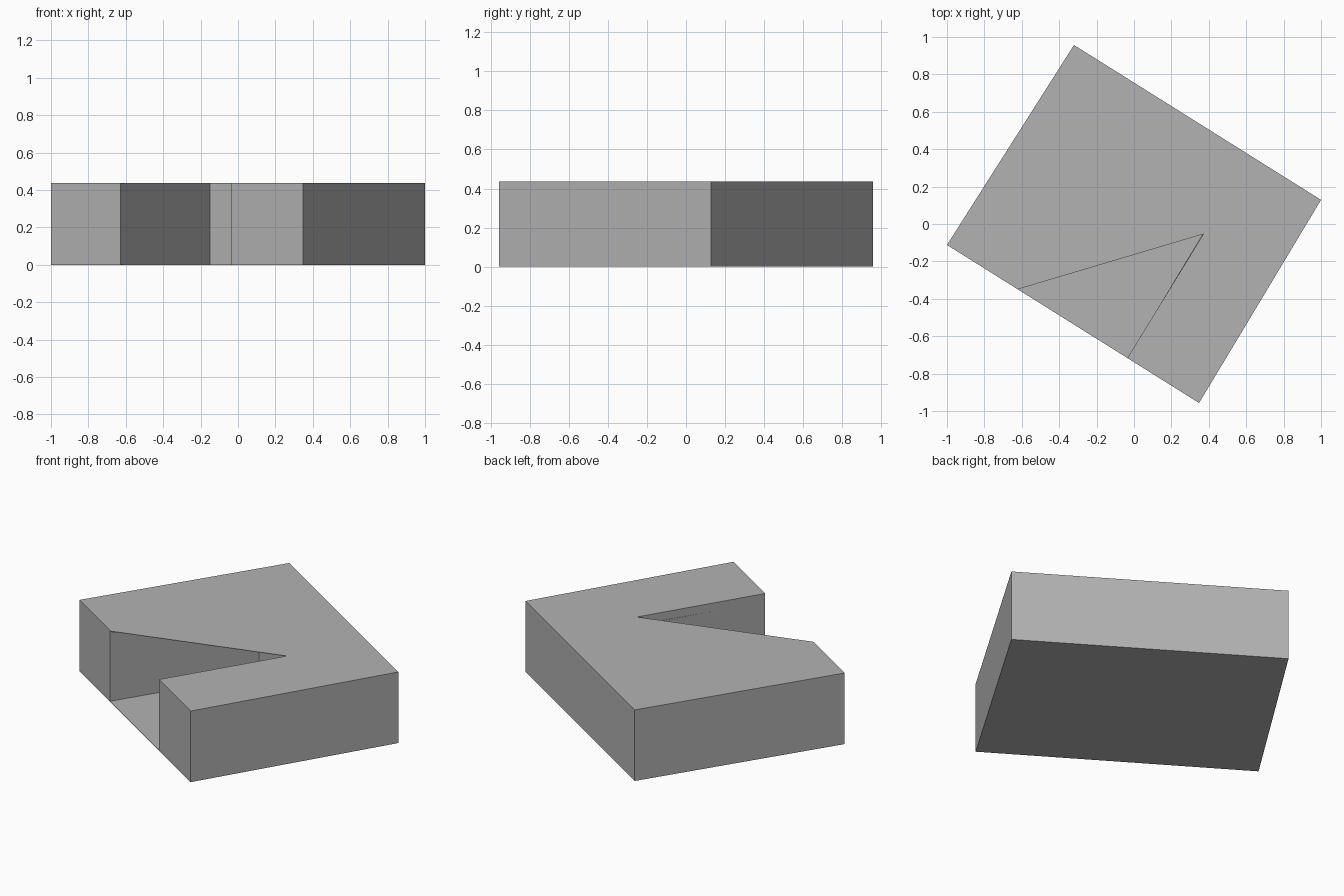
import bpy, bmesh
from mathutils import Vector

cube = bpy.data.objects.get("Cube")
if cube:
    bpy.data.objects.remove(cube, do_unlink=True)

HEIGHT = 0.437
SKIN = 0.003   # thickness of the floor and of the lid over the pocket

grey = bpy.data.materials.new("plain_grey")
grey.use_nodes = True
colour = (0.45, 0.45, 0.45, 1)
grey.diffuse_color = colour
grey.node_tree.nodes["Principled BSDF"].inputs["Base Color"].default_value = colour


def prism(name, outline, z0, z1):
    """Extrude a flat outline from z0 to z1."""
    bm = bmesh.new()
    base = bm.faces.new([bm.verts.new((x, y, z0)) for x, y in outline])
    top = bmesh.ops.extrude_face_region(bm, geom=[base])["geom"]
    bmesh.ops.translate(bm, vec=(0, 0, z1 - z0),
                        verts=[v for v in top if isinstance(v, bmesh.types.BMVert)])
    bmesh.ops.recalc_face_normals(bm, faces=bm.faces)
    mesh = bpy.data.meshes.new(name)
    bm.to_mesh(mesh)
    bm.free()
    mesh.materials.append(grey)
    obj = bpy.data.objects.new(name, mesh)
    bpy.context.collection.objects.link(obj)
    return obj


def cut(target, cutter):
    """Subtract the cutter, apply the result and discard the cutter."""
    cutter.hide_render = True
    mod = target.modifiers.new("cut", "BOOLEAN")
    mod.operation = "DIFFERENCE"
    mod.solver = "EXACT"
    mod.object = cutter
    bpy.context.view_layer.objects.active = target
    bpy.ops.object.modifier_apply(modifier=mod.name)
    bpy.data.objects.remove(cutter, do_unlink=True)


def beyond(inner, outer, distance=0.1):
    """Continue the line from inner through outer past the front wall."""
    a, b = Vector(inner), Vector(outer)
    return tuple(b + (b - a).normalized() * distance)


# Slab, turned about a third of the way round
block = prism("block", [(-1, -0.112), (0.348, -0.957), (1, 0.129), (-0.321, 0.957)], 0, HEIGHT)

# Four-sided pocket, open at the front, under the lid
left_mouth, right_mouth = (-0.631, -0.352), (-0.032, -0.715)
left_back, right_back = (-0.15, 0.418), (0.431, 0.053)
cut(block, prism("pocket_cutter",
                 [left_back, beyond(left_back, left_mouth),
                  beyond(right_back, right_mouth), right_back],
                 SKIN, HEIGHT - SKIN))

# Wedge-shaped opening in the lid, tapering back along the right pocket wall
tip = (0.371, -0.054)
right_edge = (-0.034, -0.714)
cut(block, prism("wedge_cutter",
                 [tip, beyond(tip, left_mouth, 0.003), (-0.75, -0.5),
                  beyond(tip, right_edge)],
                 HEIGHT - 0.05, HEIGHT + 0.1))
